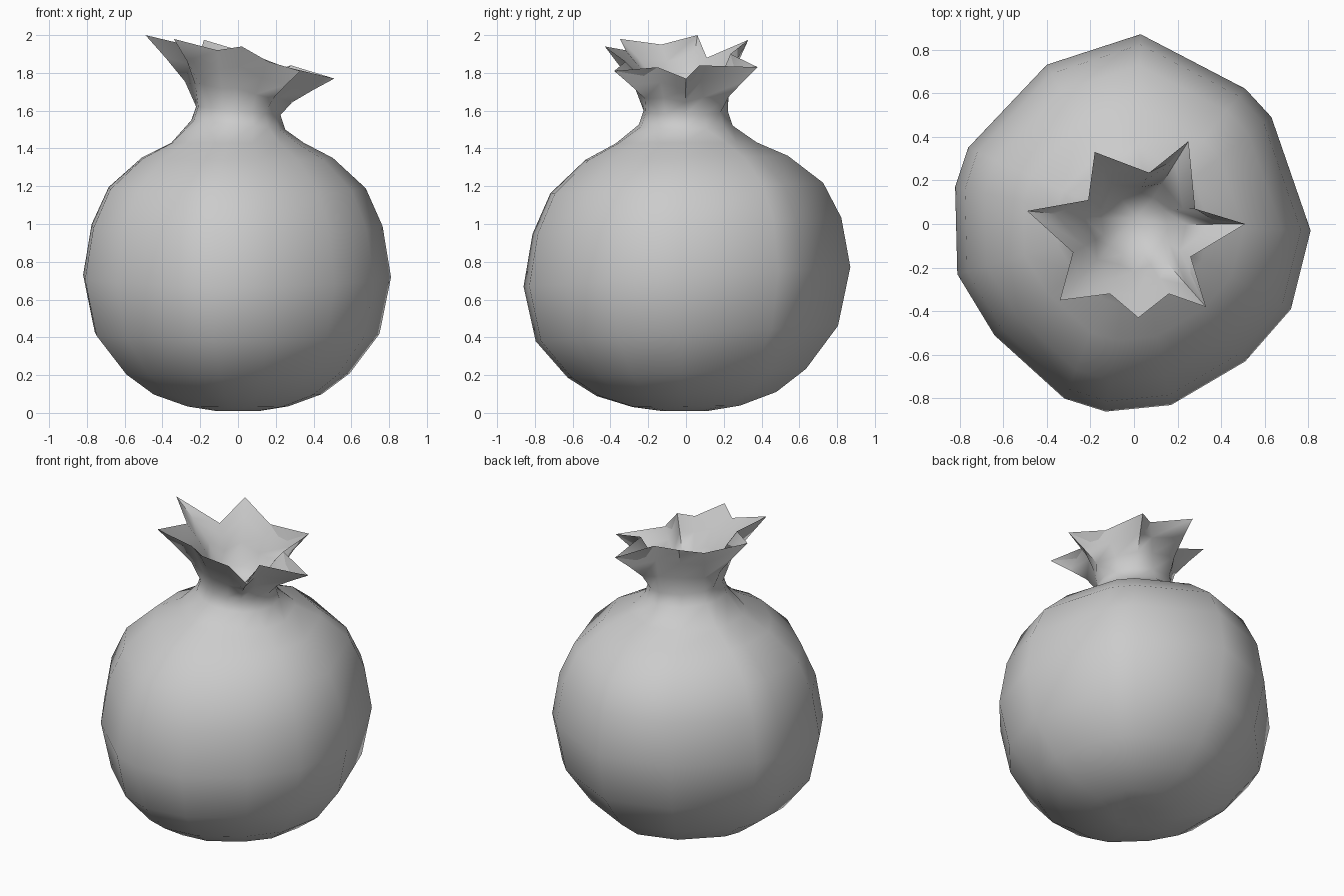
import bpy, bmesh, math
from mathutils import Vector

cube = bpy.data.objects.get("Cube")
if cube:
    bpy.data.objects.remove(cube, do_unlink=True)

# One plain skin colour
skin = bpy.data.materials.new("grey_skin")
skin.use_nodes = True
GREY = (0.6, 0.6, 0.6, 1)
skin.diffuse_color = GREY
skin.node_tree.nodes["Principled BSDF"].inputs["Base Color"].default_value = GREY

# Uneven outline of the body at its widest, seen from above
OUTLINE = [Vector(p) for p in (
    (.81, -.03), (.63, .49), (.51, .62), (.03, .87), (-.40, .73), (-.76, .35), (-.82, .17),
    (-.81, -.23), (-.64, -.51), (-.32, -.80), (-.13, -.86), (.17, -.83), (.51, -.63), (.72, -.39))]

# Crown rim: tips and valleys in turn
RIM = [Vector(p) for p in (
    (.51, 0, 1.77), (.28, .07, 1.84), (.25, .38, 1.83), (.07, .235, 1.9), (-.18, .33, 1.975),
    (-.21, .11, 1.88), (-.49, .06, 2.0), (-.28, -.13, 1.95), (-.34, -.35, 1.98),
    (-.11, -.32, 1.92), (.02, -.43, 1.94), (.16, -.32, 1.86), (.33, -.38, 1.81), (.26, -.15, 1.83))]

# Body profile: height, share of the outline
PROFILE = [(.01, .14), (.035, .33), (.10, .55), (.21, .73), (.42, .925), (.72, 1),
           (.99, .945), (1.19, .835), (1.35, .62), (1.43, .43)]


def body_ring(z, share):
    lean = 0.06 * math.sin(math.pi * z / 1.45)
    return [Vector((p.x * share, p.y * share, z + lean * p.y)) for p in OUTLINE]


def round_ring(radius, z):
    ring = []
    for p, r in zip(OUTLINE, RIM):
        d = (p.normalized() + r.xy.normalized()).normalized() * radius
        ring.append(Vector((d.x, d.y, z - 0.1 * d.x)))
    return ring


def flare_ring(start, out, up):
    return [Vector((a.x + (b.x - a.x) * out, a.y + (b.y - a.y) * out, a.z + (b.z - a.z) * up))
            for a, b in zip(start, RIM)]


# Rings from the base, over the body and neck, up the crown and down inside it
neck = round_ring(.225, 1.60)
throat = round_ring(.15, 1.62)
rings = [body_ring(z, s) for z, s in PROFILE]
rings += [round_ring(.25, 1.525), neck,
          flare_ring(neck, .22, .35), flare_ring(neck, .6, .68), RIM,
          flare_ring(throat, .62, .72), flare_ring(throat, .25, .38), throat]

bm = bmesh.new()
loops = [[bm.verts.new(p) for p in ring] for ring in rings]
count = len(OUTLINE)
for low, high in zip(loops, loops[1:]):
    for i in range(count):
        j = (i + 1) % count
        bm.faces.new((low[i], low[j], high[j], high[i]))

# Close the dimpled base and the floor of the crown
base = bm.verts.new((.03, .02, .025))
floor = bm.verts.new((.01, .03, 1.54))
for i in range(count):
    j = (i + 1) % count
    bm.faces.new((base, loops[0][j], loops[0][i]))
    bm.faces.new((floor, loops[-1][i], loops[-1][j]))
bmesh.ops.recalc_face_normals(bm, faces=bm.faces)

mesh = bpy.data.meshes.new("fruit_body_and_crown")
bm.to_mesh(mesh)
bm.free()
mesh.materials.append(skin)
fruit = bpy.data.objects.new("fruit_body_and_crown", mesh)
bpy.context.collection.objects.link(fruit)

# Smooth skin with a sharp crown rim
bpy.ops.object.select_all(action='DESELECT')
fruit.select_set(True)
bpy.context.view_layer.objects.active = fruit
bpy.ops.object.shade_smooth_by_angle(angle=math.radians(75))
